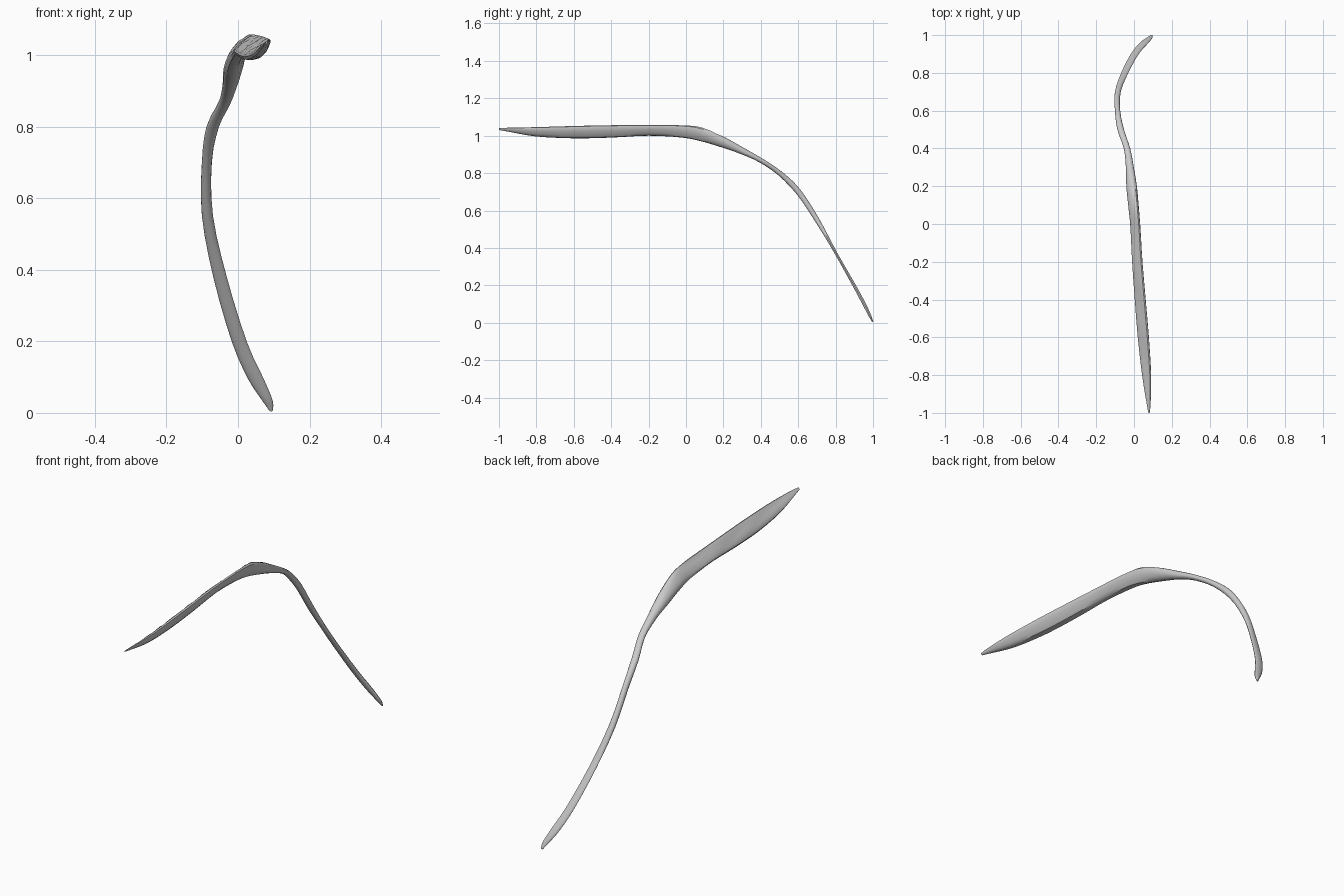
import bpy, bmesh, math, random
from mathutils import Vector

if "Cube" in bpy.data.objects:
    bpy.data.objects.remove(bpy.data.objects["Cube"])

random.seed(4)
STEPS = 3

# Stations along the strip: y, z low, z high, x low, x high
stations = [
    (-1.00, 1.031, 1.040, 0.076, 0.083),
    (-0.95, 1.022, 1.043, 0.067, 0.088),
    (-0.80, 0.996, 1.046, 0.043, 0.091),
    (-0.60, 0.986, 1.052, 0.020, 0.079),
    (-0.40, 0.990, 1.056, 0.004, 0.062),
    (-0.20, 1.000, 1.058, -0.010, 0.045),
    (-0.02, 0.990, 1.056, -0.019, 0.034),
    (0.08, 0.970, 1.048, -0.029, 0.026),
    (0.20, 0.933, 0.997, -0.041, 0.015),
    (0.30, 0.898, 0.940, -0.043, -0.001),
    (0.40, 0.853, 0.883, -0.054, -0.020),
    (0.50, 0.783, 0.818, -0.088, -0.053),
    (0.60, 0.676, 0.727, -0.101, -0.073),
    (0.70, 0.525, 0.577, -0.101, -0.070),
    (0.80, 0.360, 0.390, -0.068, -0.030),
    (0.90, 0.180, 0.216, -0.017, 0.025),
    (0.955, 0.075, 0.115, 0.028, 0.072),
    (0.985, 0.018, 0.050, 0.068, 0.097),
    (0.998, 0.000, 0.012, 0.088, 0.097),
]

# Blade cross-section: top face slopes down to the left, rounded underside
blade_profile = [(1, .6), (.95, .9), (.7, 1), (.35, .72), (0, .42), (-.35, .12),
                 (-.7, -.2), (-.95, -.5), (-1, -.7), (-.85, -.95), (-.4, -1),
                 (.1, -.9), (.5, -.5), (.8, .1)]
RING = len(blade_profile)


def catmull(a, b, c, d, t):
    return [0.5 * (2 * q + (r - p) * t + (2 * p - 5 * q + 4 * r - s) * t * t
                   + (3 * q - p - 3 * r + s) * t ** 3)
            for p, q, r, s in zip(a, b, c, d)]


# Smooth the stations
rows, last = [], len(stations) - 1
for i in range(last):
    quad = [stations[min(max(i + k, 0), last)] for k in (-1, 0, 1, 2)]
    rows += [catmull(*quad, s / STEPS) for s in range(STEPS)]
rows.append(list(stations[-1]))

# Sweep a ring that blends from the tilted front blade to the round tail
bm = bmesh.new()
rings = []
mid = [Vector(((r[3] + r[4]) / 2, r[0], (r[1] + r[2]) / 2)) for r in rows]
for i, r in enumerate(rows):
    tan = mid[min(i + 1, len(mid) - 1)] - mid[max(i - 1, 0)]
    tan.x = 0
    tan.normalize()
    normal = Vector((0, -tan.z, tan.y))
    half_w = (r[4] - r[3]) / 2
    half_t = max((r[2] - r[1]) / 2 * abs(tan.y), 0.004)
    blade = min(max((0.3 - r[0]) / 0.35, 0), 1)
    ring = []
    for k, (bu, bn) in enumerate(blade_profile):
        a = 2 * math.pi * k / RING
        u = blade * bu + (1 - blade) * math.cos(a)
        n = blade * bn + (1 - blade) * math.sin(a)
        if 3 <= k <= 6 and r[0] > -0.9:
            n += blade * random.uniform(-0.12, 0.12)   # rough top face
        p = mid[i] + Vector((u * half_w, 0, 0)) + normal * n * half_t
        p.z = max(p.z, 0)
        ring.append(bm.verts.new(p))
    rings.append(ring)
for a, b in zip(rings, rings[1:]):
    for k in range(RING):
        j = (k + 1) % RING
        bm.faces.new((a[k], a[j], b[j], b[k]))
bm.faces.new(rings[0])
bm.faces.new(rings[-1])
bmesh.ops.recalc_face_normals(bm, faces=bm.faces)

# Curved strip object
mesh = bpy.data.meshes.new("curved_strip")
bm.to_mesh(mesh)
bm.free()
strip = bpy.data.objects.new("curved_strip", mesh)
bpy.context.collection.objects.link(strip)
bpy.context.view_layer.objects.active = strip
strip.select_set(True)
bpy.ops.object.shade_smooth_by_angle(angle=math.radians(35))
